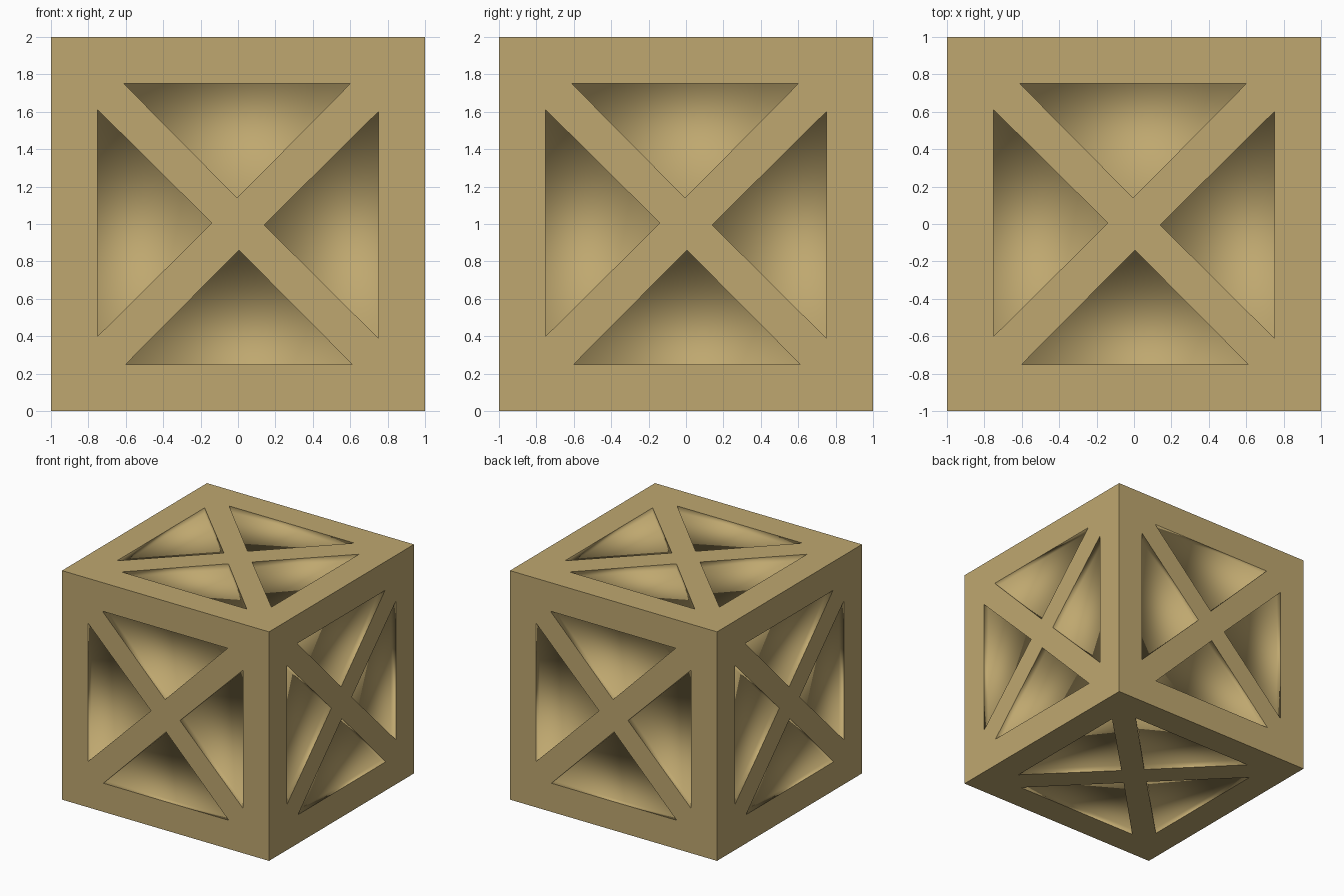
import bpy, bmesh
from mathutils import Vector

if "Cube" in bpy.data.objects:
    bpy.data.objects.remove(bpy.data.objects["Cube"])

HALF, INNER, TIP, DEPTH = 1.0, 0.75, 0.14, 0.05

bm = bmesh.new()


def side(u, v, n):
    """One crate side: border, crossed braces and four recessed triangular panels."""
    u, v, n = Vector(u), Vector(v), Vector(n)
    centre = Vector((0, 0, 1))

    def point(a, b, turn, depth=0.0):
        for _ in range(turn):
            a, b = -b, a
        return bm.verts.new(centre + u * a + v * b + n * (HALF - depth))

    corner, start, end, tip, floor = [], [], [], [], []
    for k in range(4):
        s, e = ((-0.60, 0.61), (-0.61, 0.60))[k % 2]
        tri = [(s, -INNER), (e, -INNER), ((s + e) / 2, -TIP)]
        corner.append(point(-HALF, -HALF, k))
        for group, p in zip((start, end, tip), tri):
            group.append(point(*p, k))
        floor.append([point(*p, k, DEPTH) for p in tri])

    for k in range(4):
        # border and brace
        bm.faces.new((corner[k], corner[(k + 1) % 4], end[k], start[k]))
        bm.faces.new((corner[k], start[k], end[k - 1]))
        bm.faces.new((start[k], tip[k], tip[k - 1], end[k - 1]))
        # sunken panel with softly shaded walls and a crisp rim
        rim = [start[k], end[k], tip[k]]
        bm.faces.new(floor[k]).smooth = True
        for i in range(3):
            j = (i + 1) % 3
            bm.faces.new((rim[i], rim[j], floor[k][j], floor[k][i])).smooth = True
            bm.edges.get((rim[i], rim[j])).smooth = False
    # crossing of the braces
    bm.faces.new(tip)


# Four upright sides, then top and bottom
X, Y, Z = (1, 0, 0), (0, 1, 0), (0, 0, 1)
NX, NY, NZ = (-1, 0, 0), (0, -1, 0), (0, 0, -1)
for axes in ((X, Z, NY), (Y, Z, X), (NX, Z, Y), (NY, Z, NX), (X, Y, Z), (X, NY, NZ)):
    side(*axes)

bmesh.ops.remove_doubles(bm, verts=bm.verts[:], dist=0.0005)
bmesh.ops.recalc_face_normals(bm, faces=bm.faces[:])
mesh = bpy.data.meshes.new("crate")
bm.to_mesh(mesh)
bm.free()

crate = bpy.data.objects.new("crate", mesh)
bpy.context.collection.objects.link(crate)

# Wood colour
wood = bpy.data.materials.new("wood")
wood.diffuse_color = (0.52, 0.39, 0.16, 1)
wood.use_nodes = True
wood.node_tree.nodes["Principled BSDF"].inputs["Base Color"].default_value = wood.diffuse_color
mesh.materials.append(wood)
